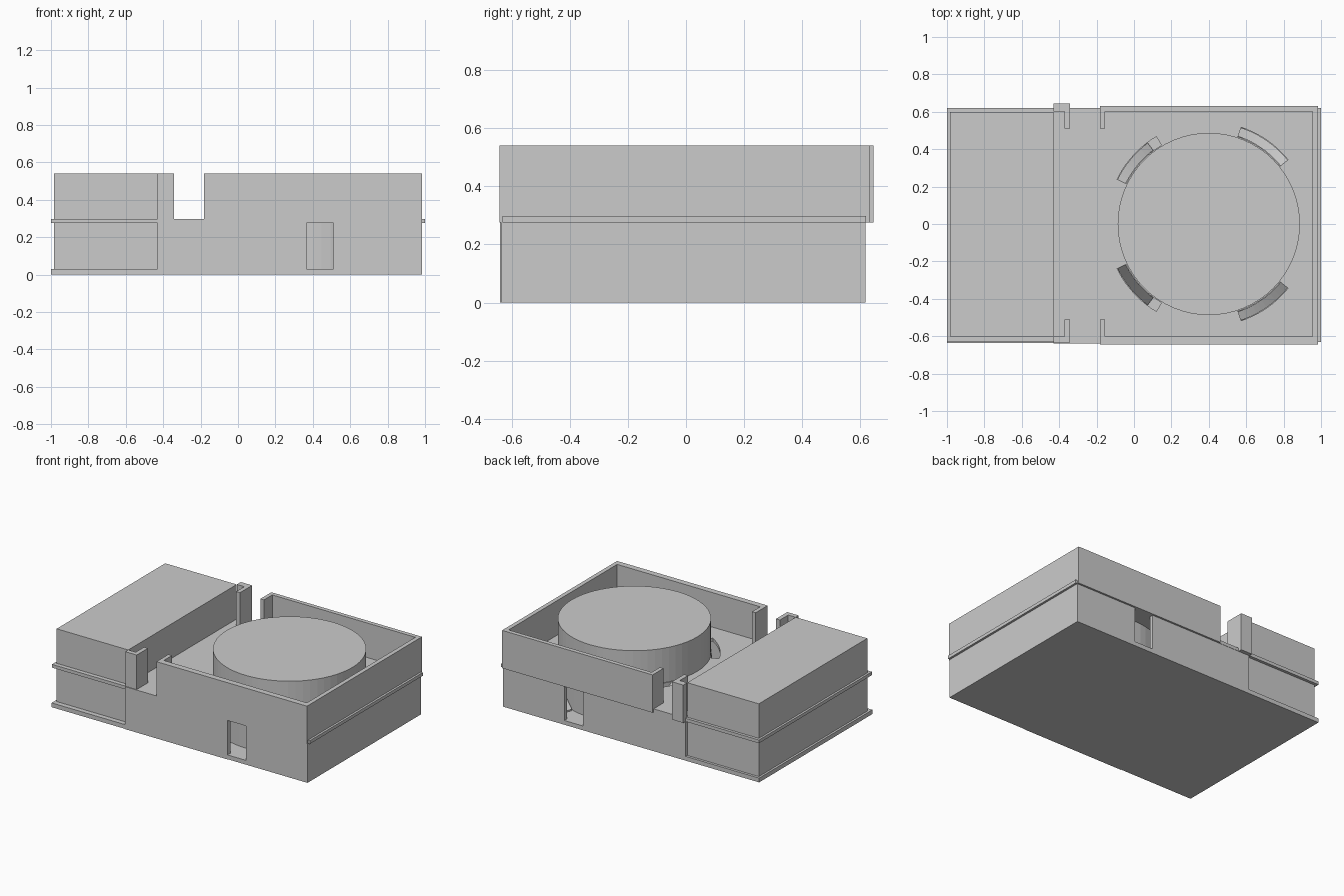
import bpy, bmesh
from math import cos, sin, radians

if "Cube" in bpy.data.objects:
    bpy.data.objects.remove(bpy.data.objects["Cube"])

CX, R = 0.40, 0.487          # central drum position and radius
FLOOR, SLAB0, SLAB1, TOP = 0.03, 0.275, 0.298, 0.54


def make(name, bm):
    bmesh.ops.recalc_face_normals(bm, faces=bm.faces)
    me = bpy.data.meshes.new(name)
    bm.to_mesh(me)
    bm.free()
    ob = bpy.data.objects.new(name, me)
    bpy.context.collection.objects.link(ob)
    return ob


def box(name, x0, x1, y0, y1, z0, z1):
    bm = bmesh.new()
    bmesh.ops.create_cube(bm, size=1)
    for v in bm.verts:
        v.co = ((x0 + x1) / 2 + v.co.x * (x1 - x0),
                (y0 + y1) / 2 + v.co.y * (y1 - y0),
                (z0 + z1) / 2 + v.co.z * (z1 - z0))
    return make(name, bm)


def arc_block(name, a0, a1, z0, top0, top1, r0=0.492, r1=0.545, n=10):
    """Curved block around the drum; its top runs from top0 to top1."""
    bm = bmesh.new()
    rings = []
    for i in range(n + 1):
        t = i / n
        a = radians(a0 + (a1 - a0) * t)
        zt = top0 + (top1 - top0) * t
        rings.append([bm.verts.new((CX + r * cos(a), r * sin(a), z))
                      for r, z in ((r0, z0), (r1, z0), (r1, zt), (r0, zt))])
    for p, q in zip(rings, rings[1:]):
        for k in range(4):
            bm.faces.new((p[k], p[(k + 1) % 4], q[(k + 1) % 4], q[k]))
    bm.faces.new(rings[0])
    bm.faces.new(rings[-1][::-1])
    return make(name, bm)


# Floor slabs
box("ground_slab", -1, 0.985, -0.637, 0.618, 0, FLOOR)
slab = box("upper_slab", -1, 1, -0.632, 0.62, SLAB0, SLAB1)

# Closed rooms at the left end, one per storey
box("lower_room", -0.985, -0.43, -0.602, 0.6, FLOOR, SLAB0)
box("upper_room", -0.985, -0.43, -0.602, 0.6, SLAB1, TOP)

# Lower storey walls with a doorway front and back
for side, y0, y1 in (("front", -0.64, -0.602), ("back", 0.59, 0.618)):
    box(side + "_lower_wall_left", -0.43, 0.365, y0, y1, 0,
        SLAB1 if side == "front" else SLAB0)
    box(side + "_lower_wall_right", 0.51, 0.985, max(y0, -0.637), y1, 0, SLAB0)
box("right_lower_wall", 0.955, 0.985, -0.637, 0.618, 0, SLAB0)

# Upper storey parapet walls, gate posts and returns
for side, s, wall, post in (("front", -1, 0.643, 0.634), ("back", 1, 0.631, 0.645)):
    def strip(name, x0, x1, a, b, z0=SLAB0):
        box(f"{side}_{name}", x0, x1, min(s * a, s * b), max(s * a, s * b), z0, TOP)
    strip("upper_wall", -0.183, 0.985, 0.601, wall)
    strip("upper_wall_return", -0.183, -0.155, 0.51, 0.601, SLAB1)
    strip("post", -0.43, -0.342, 0.601, post)
    strip("post_return", -0.372, -0.342, 0.51, 0.601, SLAB1)
box("right_upper_wall", 0.955, 0.985, -0.601, 0.601, SLAB0, TOP)

# Central drum through both storeys
bm = bmesh.new()
bmesh.ops.create_cone(bm, cap_ends=True, segments=64, radius1=R, radius2=R,
                      depth=TOP - FLOOR)
bmesh.ops.translate(bm, verts=bm.verts, vec=(CX, 0, (TOP + FLOOR) / 2))
make("drum", bm)

# Curved ramps rising from the doorways through slots in the upper slab
for s, side in ((1, "back"), (-1, "front")):
    for end, low, high, foot in (("right", 71.5, 39, 71.5), ("left", 121, 154, 127)):
        cut = arc_block(f"{side}_{end}_slot_cutter", s * low, s * high, 0.2, 0.35, 0.35)
        cut.hide_render = True
        cut.hide_viewport = True
        mod = slab.modifiers.new("slot", 'BOOLEAN')
        mod.operation = 'DIFFERENCE'
        mod.solver = 'EXACT'
        mod.object = cut
        arc_block(f"{side}_{end}_ramp", s * foot, s * high, FLOOR,
                  FLOOR + 0.01, SLAB1, 0.494, 0.543)
